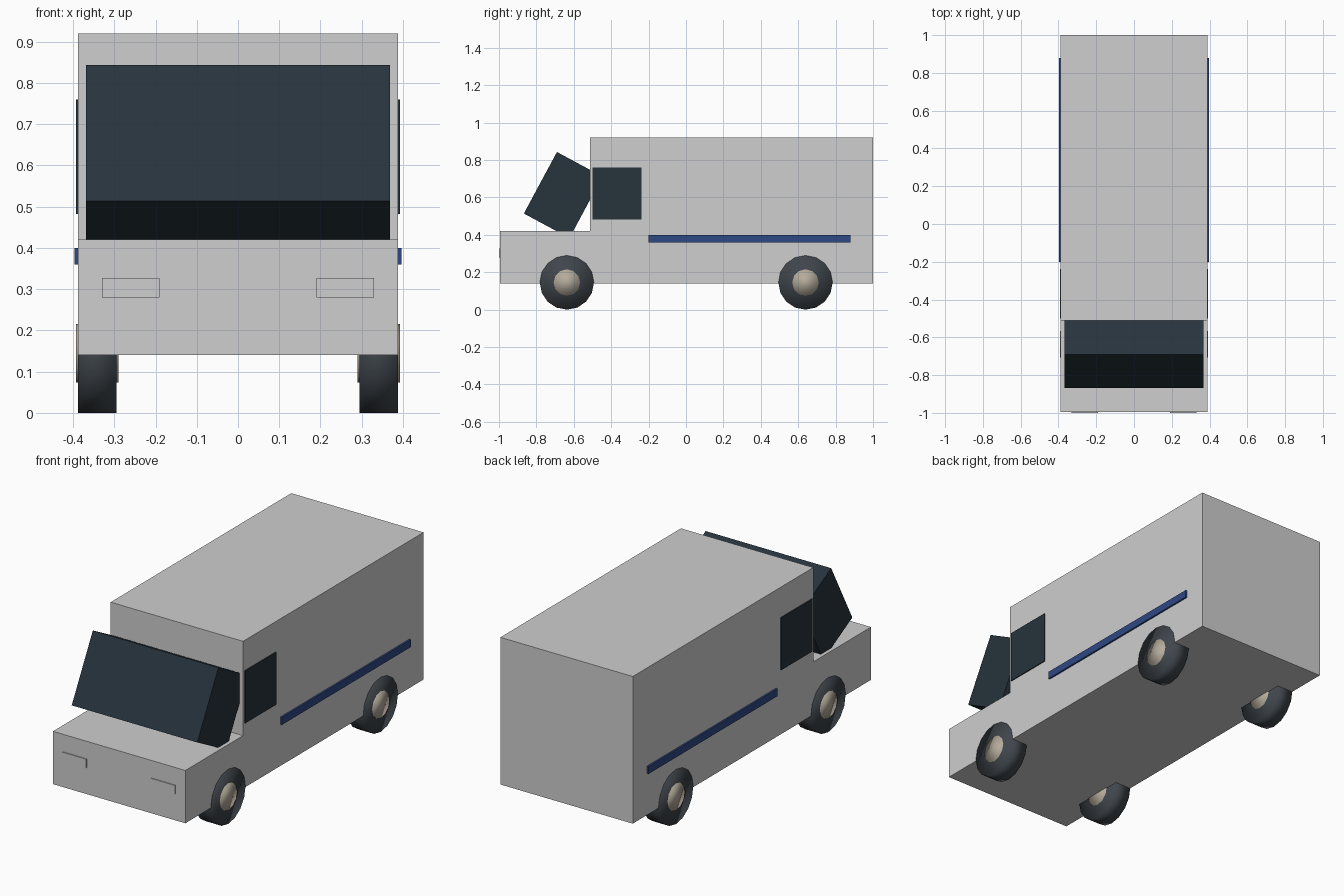
import bpy, bmesh, math
from mathutils import Matrix, Vector

if "Cube" in bpy.data.objects:
    bpy.data.objects.remove(bpy.data.objects["Cube"])


def material(name, rgb):
    m = bpy.data.materials.new(name)
    m.diffuse_color = (*rgb, 1.0)
    m.use_nodes = True
    m.node_tree.nodes["Principled BSDF"].inputs["Base Color"].default_value = m.diffuse_color
    return m


WHITE = material("body_white", (0.62, 0.62, 0.62))
GLASS = material("dark_glass", (0.020, 0.033, 0.045))
BLUE = material("stripe_blue", (0.027, 0.065, 0.23))
RUBBER = material("tyre_rubber", (0.05, 0.061, 0.072))
HUB = material("hub_tan", (0.46, 0.41, 0.33))


def finish(name, bm, mat, smooth=False):
    bmesh.ops.recalc_face_normals(bm, faces=bm.faces[:])
    me = bpy.data.meshes.new(name)
    bm.to_mesh(me)
    bm.free()
    me.materials.append(mat)
    for p in me.polygons:
        p.use_smooth = smooth
    ob = bpy.data.objects.new(name, me)
    bpy.context.collection.objects.link(ob)
    return ob


def prism(name, profile, x0, x1, mat):
    """Extrude a (y, z) profile from x0 to x1."""
    bm = bmesh.new()
    face = bm.faces.new([bm.verts.new((x0, y, z)) for y, z in profile])
    new = bmesh.ops.extrude_face_region(bm, geom=[face])["geom"]
    bmesh.ops.translate(bm, vec=(x1 - x0, 0, 0),
                        verts=[v for v in new if isinstance(v, bmesh.types.BMVert)])
    return finish(name, bm, mat)


def box(name, x0, x1, y0, y1, z0, z1, mat):
    return prism(name, [(y0, z0), (y1, z0), (y1, z1), (y0, z1)], x0, x1, mat)


def disc(name, x0, x1, y, z, r, sides, mat):
    """Cylinder lying along x."""
    bm = bmesh.new()
    mx = Matrix.Translation(((x0 + x1) / 2, y, z)) @ Matrix.Rotation(math.pi / 2, 4, 'Y')
    bmesh.ops.create_cone(bm, cap_ends=True, segments=sides, radius1=r, radius2=r,
                          depth=abs(x1 - x0), matrix=mx)
    return finish(name, bm, mat, smooth=True)


W = 0.388

# Van body: low hood and tall cargo box in one stepped profile
prism("van_body", [(-0.995, 0.14), (1.0, 0.14), (1.0, 0.92), (-0.512, 0.92),
                   (-0.512, 0.42), (-0.995, 0.42)], -W, W, WHITE)

# Windscreen: tilted glass block sunk into the hood and box
top, low = Vector((-0.690, 0.843)), Vector((-0.867, 0.514))
along = (top - low).normalized()
depth = Vector((along.y, -along.x)) * 0.277
prism("windscreen", [low, low + depth, top + depth, top], -0.368, 0.368, GLASS)

for s, side in ((1, "right"), (-1, "left")):
    # Side window, stripe and headlight plates
    box(side + "_side_window", s * 0.386, s * 0.393, -0.50, -0.238, 0.482, 0.76, GLASS)
    box(side + "_stripe", s * 0.3875, s * 0.397, -0.20, 0.88, 0.36, 0.40, BLUE)
    box(side + "_headlight", s * 0.19, s * 0.33, -1.0, -0.993, 0.28, 0.327, WHITE)
    # Wheels: tyre with a hub running through it
    for y, end in ((-0.637, "front"), (0.639, "rear")):
        disc(f"{end}_{side}_tyre", s * 0.295, s * 0.3885, y, 0.145, 0.145, 16, RUBBER)
        disc(f"{end}_{side}_hub", s * 0.290, s * 0.3925, y, 0.145, 0.071, 12, HUB)
